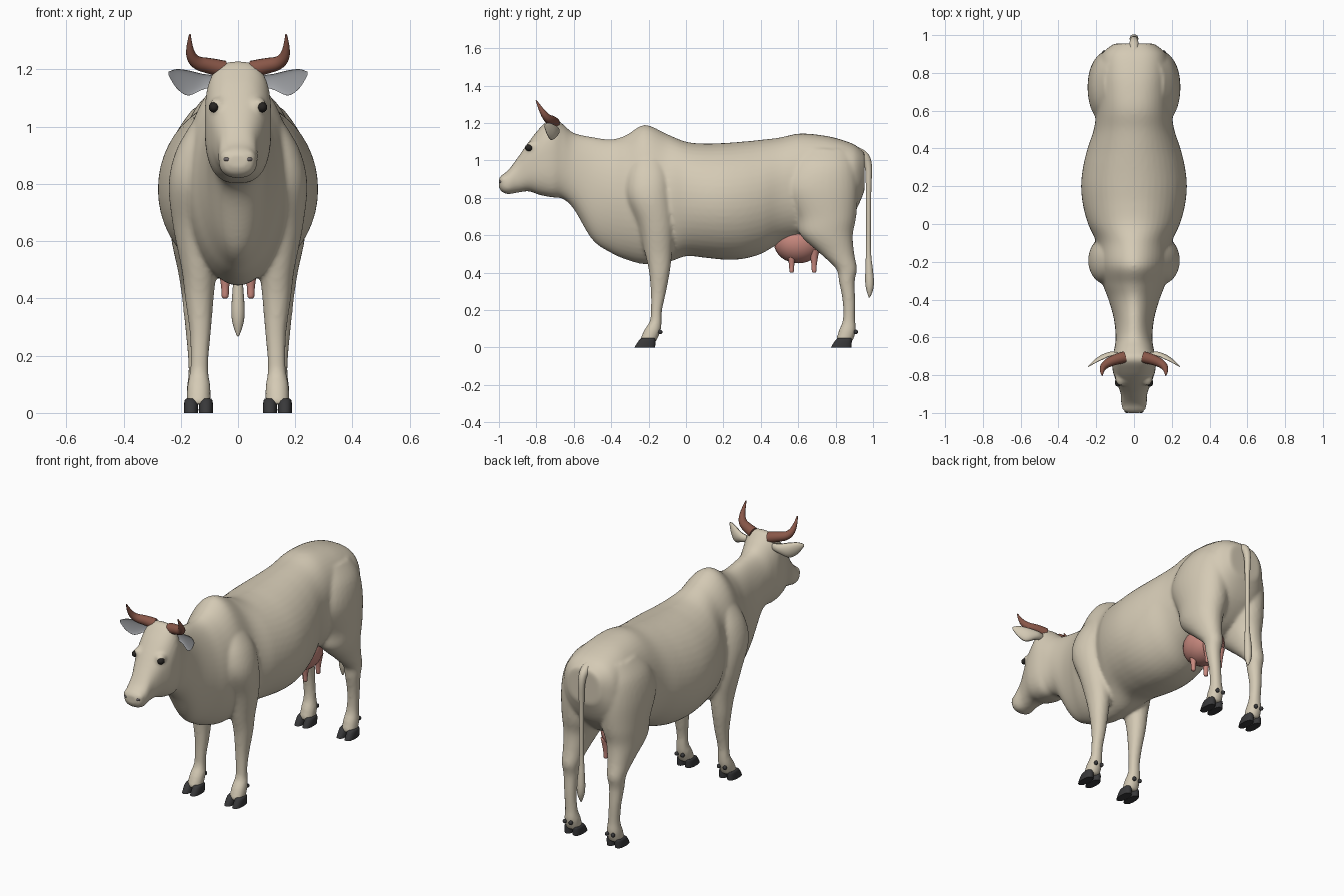
import bpy, bmesh, math
from mathutils import Matrix

if "Cube" in bpy.data.objects:
    bpy.data.objects.remove(bpy.data.objects["Cube"])


def material(name, rgb):
    m = bpy.data.materials.new(name)
    m.diffuse_color = (*rgb, 1)
    m.use_nodes = True
    m.node_tree.nodes["Principled BSDF"].inputs["Base Color"].default_value = m.diffuse_color
    return m


CREAM = material("cream hide", (0.66, 0.59, 0.46))
PINK = material("pink udder", (0.58, 0.25, 0.21))
BROWN = material("brown horn", (0.25, 0.095, 0.065))
GREY = material("grey inner ear", (0.36, 0.37, 0.39))
CHARCOAL = material("charcoal hoof", (0.04, 0.04, 0.042))
BLACK = material("black eye", (0.02, 0.018, 0.016))
NOSE = material("grey nostril", (0.16, 0.14, 0.14))


def spline(rows, steps):
    """Catmull-Rom interpolation of section parameters."""
    out = []
    for i in range(len(rows) - 1):
        a, b, c, d = (rows[max(0, min(len(rows) - 1, i + k))] for k in (-1, 0, 1, 2))
        for s in range(steps):
            t = s / steps
            out.append([0.5 * (2 * q + (r - p) * t + (2 * p - 5 * q + 4 * r - w) * t * t
                               + (3 * q - p - 3 * r + w) * t ** 3)
                        for p, q, r, w in zip(a, b, c, d)])
    return out + [list(rows[-1])]


def loft(bm, axis, rows, side=1, n=32, steps=5, cup=False):
    """Rows: (position on axis, centre 1, centre 2, radius 1, radius 2, roundness)."""
    rings = []
    for t, c1, c2, r1, r2, p in spline(rows, steps):
        ring = []
        for k in range(n):
            a = 2 * math.pi * k / n
            u, v = math.cos(a), math.sin(a)
            u = math.copysign(abs(u) ** (2 / p), u)
            v = math.copysign(abs(v) ** (2 / p), v)
            if cup and u < 0:
                u *= -0.3
            u, v = c1 + r1 * u, c2 + r2 * v
            co = {"x": (t, u, v), "y": (u, t, v), "z": (u, v, t)}[axis]
            ring.append(bm.verts.new((co[0] * side, co[1], co[2])))
        rings.append(ring)
    for r, q in zip(rings, rings[1:]):
        for k in range(n):
            bm.faces.new((r[k], r[(k + 1) % n], q[(k + 1) % n], q[k]))
    bm.faces.new(rings[0])
    bm.faces.new(rings[-1])


def ball(bm, centre, radii):
    m = Matrix.Translation(centre) @ Matrix.Diagonal((*radii, 1))
    bmesh.ops.create_uvsphere(bm, u_segments=24, v_segments=16, radius=1, matrix=m)


def finish(bm, name, *mats, smooth=True):
    bmesh.ops.recalc_face_normals(bm, faces=bm.faces)
    me = bpy.data.meshes.new(name)
    bm.to_mesh(me)
    bm.free()
    ob = bpy.data.objects.new(name, me)
    bpy.context.collection.objects.link(ob)
    for m in mats:
        me.materials.append(m)
    for f in me.polygons:
        f.use_smooth = smooth
    return ob


def tube(name, pts, mat):
    """Tapered tube through (x, y, z, radius) points."""
    cu = bpy.data.curves.new(name, "CURVE")
    cu.dimensions = "3D"
    cu.bevel_depth, cu.bevel_resolution, cu.resolution_u = 1, 6, 8
    cu.use_fill_caps = True
    sp = cu.splines.new("NURBS")
    sp.points.add(len(pts) - 1)
    for p, (x, y, z, r) in zip(sp.points, pts):
        p.co, p.radius = (x, y, z, 1), r
    sp.order_u, sp.use_endpoint_u, sp.use_smooth = 3, True, True
    cu.materials.append(mat)
    ob = bpy.data.objects.new(name, cu)
    bpy.context.collection.objects.link(ob)
    bpy.ops.object.select_all(action="DESELECT")
    ob.select_set(True)
    bpy.context.view_layer.objects.active = ob
    bpy.ops.object.convert(target="MESH")


# Body: head, neck and trunk as one loft (y, top, bottom, half width, roundness)
TRUNK = [(-1.0, .905, .855, .035, 2.2), (-.985, .922, .832, .056, 2.4), (-.95, .948, .82, .068, 2.4),
         (-.90, 1.015, .828, .07, 2.4), (-.84, 1.1, .835, .092, 2.5), (-.78, 1.175, .815, .112, 2.6),
         (-.715, 1.23, .803, .116, 2.8), (-.66, 1.195, .795, .104, 2.4), (-.60, 1.147, .74, .097, 2.1),
         (-.50, 1.125, .575, .107, 2), (-.40, 1.113, .505, .135, 1.9), (-.32, 1.135, .47, .165, 1.9),
         (-.22, 1.19, .445, .19, 1.9), (-.10, 1.14, .455, .2, 1.9), (0, 1.1, .488, .243, 2),
         (.1, 1.09, .48, .27, 2), (.2, 1.093, .47, .28, 2), (.3, 1.1, .473, .27, 2),
         (.4, 1.11, .5, .246, 2), (.5, 1.122, .555, .213, 2.1), (.6, 1.143, .58, .2, 2.2),
         (.7, 1.138, .58, .2, 2.3), (.8, 1.12, .62, .195, 2.4), (.9, 1.085, .72, .17, 2.5),
         (.955, 1.04, .84, .105, 2.5)]
# Legs: (z, x, y, x radius, y radius)
FRONT_LEG = [(1.03, .1, -.2, .05, .07), (.92, .12, -.2, .095, .115), (.8, .13, -.195, .112, .125),
             (.65, .135, -.16, .092, .098), (.5, .135, -.147, .062, .072), (.4, .135, -.142, .05, .055),
             (.29, .132, -.148, .038, .04), (.2, .134, -.158, .032, .03), (.14, .136, -.162, .033, .032),
             (.09, .137, -.18, .041, .045), (.03, .138, -.205, .042, .045)]
HIND_LEG = [(1.06, .1, .74, .06, .13), (.97, .11, .73, .11, .18), (.85, .125, .72, .12, .2),
            (.7, .13, .748, .11, .162), (.6, .14, .752, .092, .14), (.5, .145, .81, .066, .09),
            (.42, .148, .858, .05, .056), (.35, .149, .86, .041, .042), (.25, .146, .871, .034, .034),
            (.15, .14, .872, .033, .033), (.09, .138, .863, .041, .046), (.03, .138, .845, .042, .045)]

bm = bmesh.new()
loft(bm, "y", [(y, 0, (t + b) / 2, w, (t - b) / 2, p) for y, t, b, w, p in TRUNK], n=48)
for s in (-1, 1):
    for leg in (FRONT_LEG, HIND_LEG):
        loft(bm, "z", [(*r, 2.1) for r in leg], s)
    ball(bm, (s * .07, -.822, 1.075), (.03, .035, .028))    # eyelids
    ball(bm, (s * .035, -.972, .895), (.028, .025, .026))   # nostril wings
body = finish(bm, "body", CREAM)
rm = body.modifiers.new("blend", "REMESH")
rm.mode, rm.voxel_size, rm.use_smooth_shade = "VOXEL", 0.01, True
sm = body.modifiers.new("soften", "SMOOTH")
sm.factor, sm.iterations = 0.5, 6

# Udder with four teats
bm = bmesh.new()
ball(bm, (0, .6, .56), (.105, .13, .11))
for x in (-.045, .045):
    for y in (.565, .685):
        loft(bm, "z", [(.4, x, y, .006, .006, 2), (.408, x, y, .012, .012, 2), (.44, x, y, .014, .014, 2),
                       (.48, x, y, .02, .02, 2), (.52, x, y, .028, .028, 2)], n=16)
finish(bm, "udder", PINK)

# Tail with tuft
tube("tail", [(0, .86, 1.06, .03), (0, .94, 1.04, .028), (0, .978, .99, .02), (0, .976, .85, .014),
              (0, .976, .65, .012), (0, .975, .5, .013), (0, .979, .42, .02), (0, .982, .34, .025),
              (0, .982, .29, .014), (0, .98, .268, .003)], CREAM)

for s, side in ((-1, "left"), (1, "right")):
    # Horns
    tube(side + "_horn", [(s * .05, -.705, 1.2, .031), (s * .095, -.715, 1.212, .028),
                          (s * .15, -.74, 1.222, .023), (s * .172, -.772, 1.265, .014),
                          (s * .168, -.802, 1.322, .003)], BROWN)

    # Ears: cupped leaves, front faces grey
    bm = bmesh.new()
    loft(bm, "x", [(.085, -.695, 1.16, .015, .02, 2), (.125, -.7, 1.157, .024, .028, 2),
                   (.175, -.722, 1.153, .028, .044, 2), (.215, -.742, 1.168, .018, .033, 2),
                   (.243, -.758, 1.186, .004, .006, 2)], s, n=24, cup=True)
    ear = finish(bm, side + "_ear", CREAM, GREY)
    for f in ear.data.polygons:
        f.material_index = int(f.normal.y < -.1)

    # Eyes and nostrils
    bm = bmesh.new()
    ball(bm, (s * .084, -.839, 1.068), (.018, .022, .018))
    finish(bm, side + "_eye", BLACK)
    bm = bmesh.new()
    ball(bm, (s * .037, -.99, .886), (.014, .01, .008))
    finish(bm, side + "_nostril", NOSE)

    # Cloven hooves and dewclaws
    for part, y, claw in (("front", -.22, -.138), ("hind", .83, .908)):
        bm = bmesh.new()
        for d in (-.026, .026):
            x = .138 + d
            loft(bm, "z", [(0, x, y, .025, .055, 2.4), (.02, x, y + .006, .025, .05, 2.4),
                           (.042, x, y + .014, .023, .042, 2.4), (.05, x, y + .018, .018, .034, 2.4)],
                 s, n=20, steps=3)
            ball(bm, (s * (.138 + d * .75), claw, .083), (.011, .012, .012))
        hoof = finish(bm, f"{side}_{part}_hoof", CHARCOAL)
        bpy.ops.object.select_all(action="DESELECT")
        hoof.select_set(True)
        bpy.context.view_layer.objects.active = hoof
        bpy.ops.object.shade_smooth_by_angle(angle=math.radians(50))
